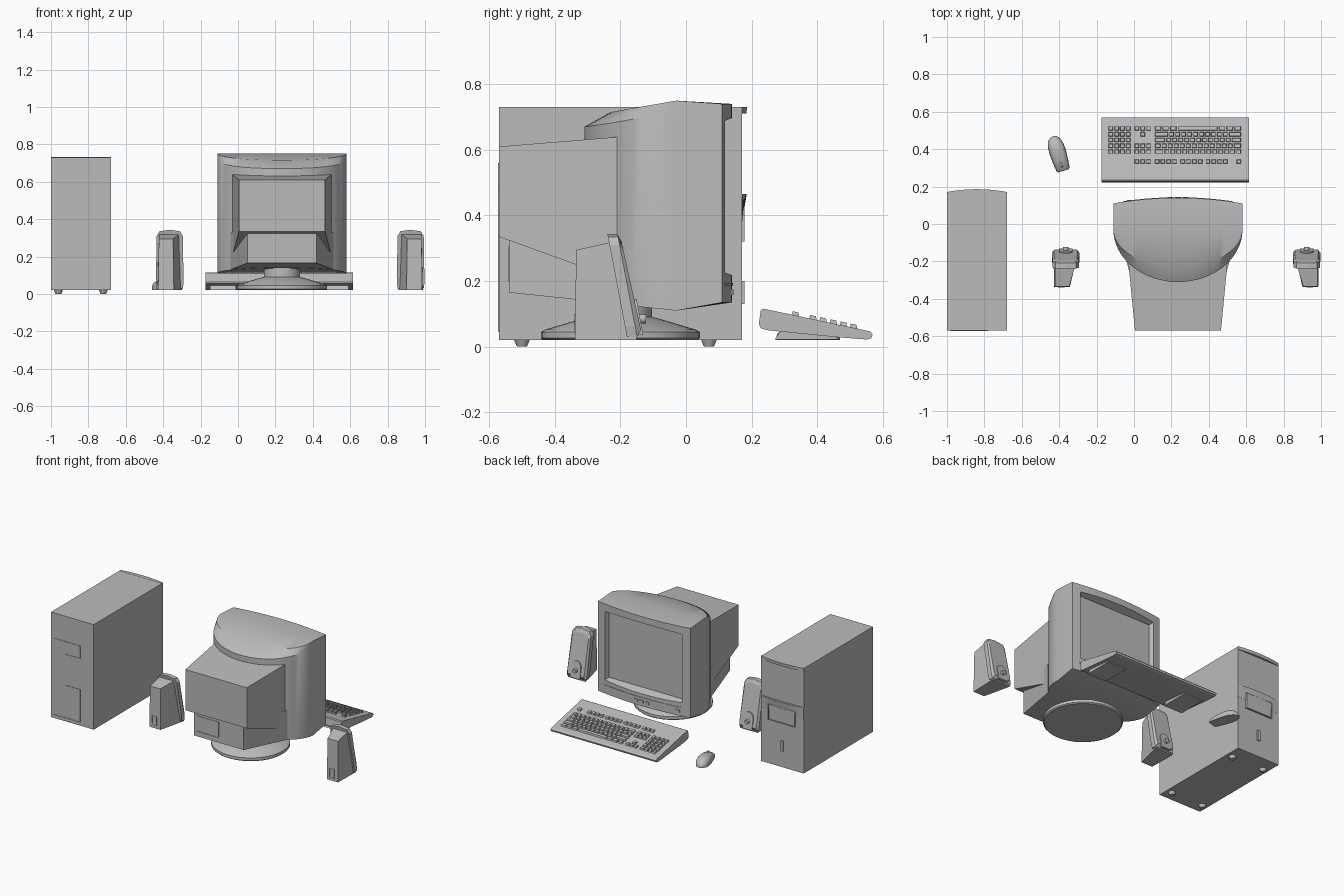
import bpy, bmesh, math
from math import sin, cos, pi, sqrt
from mathutils import Matrix, Vector

old = bpy.data.objects.get("Cube")
if old:
    bpy.data.objects.remove(old, do_unlink=True)

grey = bpy.data.materials.new("warm_grey_plastic")
grey.use_nodes = True
grey.diffuse_color = (0.5, 0.5, 0.5, 1)
grey.node_tree.nodes["Principled BSDF"].inputs["Base Color"].default_value = (0.5, 0.5, 0.5, 1)


def finish(name, bm, smooth=True):
    bmesh.ops.remove_doubles(bm, verts=bm.verts, dist=0.0002)
    bmesh.ops.recalc_face_normals(bm, faces=bm.faces)
    mesh = bpy.data.meshes.new(name)
    bm.to_mesh(mesh)
    bm.free()
    mesh.materials.append(grey)
    ob = bpy.data.objects.new(name, mesh)
    bpy.context.collection.objects.link(ob)
    if smooth:
        bpy.ops.object.select_all(action='DESELECT')
        ob.select_set(True)
        bpy.context.view_layer.objects.active = ob
        bpy.ops.object.shade_smooth_by_angle(angle=math.radians(30))
    return ob


def add_loft(bm, rings):
    """Skin a list of closed rings and cap both ends."""
    vs = [[bm.verts.new(p) for p in r] for r in rings]
    n = len(vs[0])
    for a, b in zip(vs, vs[1:]):
        for i in range(n):
            j = (i + 1) % n
            bm.faces.new((a[i], a[j], b[j], b[i]))
    bm.faces.new(vs[0])
    bm.faces.new(vs[-1])


def loft(name, rings, smooth=True):
    bm = bmesh.new()
    add_loft(bm, rings)
    return finish(name, bm, smooth)


def rect_y(cx, half, y, z0, z1):
    return [(cx - half, y, z0), (cx + half, y, z0), (cx + half, y, z1), (cx - half, y, z1)]


def box(name, x0, x1, y0, y1, z0, z1):
    c, h = (x0 + x1) / 2, (x1 - x0) / 2
    return loft(name, [rect_y(c, h, y0, z0, z1), rect_y(c, h, y1, z0, z1)], False)


def prism_x(name, x0, x1, profile):
    return loft(name, [[(x, y, z) for y, z in profile] for x in (x0, x1)], False)


def frame(name, outline, y, width=0.006, depth=0.003):
    """Thin raised border following an outline in the xz plane."""
    bm = bmesh.new()
    face = bm.faces.new([bm.verts.new((x, y, z)) for x, z in outline])
    bmesh.ops.inset_region(bm, faces=[face], thickness=width, use_boundary=True)
    bmesh.ops.delete(bm, geom=[face], context='FACES_ONLY')
    ext = bmesh.ops.extrude_face_region(bm, geom=bm.faces[:])["geom"]
    moved = [v for v in ext if isinstance(v, bmesh.types.BMVert)]
    bmesh.ops.translate(bm, verts=moved, vec=(0, depth, 0))
    return finish(name, bm, False)


def rect_xz(x0, x1, z0, z1):
    return [(x0, z0), (x1, z0), (x1, z1), (x0, z1)]


def lathe(name, profile, cx, cy, n=40):
    return loft(name, [[(cx + r * cos(2 * pi * i / n), cy + r * sin(2 * pi * i / n), z)
                        for i in range(n)] for r, z in profile])


def cut(ob, cutter):
    cutter.hide_render = True
    m = ob.modifiers.new("cut", 'BOOLEAN')
    m.operation, m.solver, m.object = 'DIFFERENCE', 'EXACT', cutter
    bpy.context.view_layer.objects.active = ob
    bpy.ops.object.modifier_apply(modifier=m.name)
    bpy.data.objects.remove(cutter, do_unlink=True)


# ---- Tower case ----
TX, TH = -0.84, 0.16
box("tower_case", TX - TH, TX + TH, -0.57, 0.17, 0.02, 0.73)


def bulge(name, levels):
    """Bowed strip on the tower face; levels are (z, bow depth)."""
    us = [i / 8 - 1 for i in range(17)]
    loft(name, [[(TX + TH * u, 0.171 + d * (1 - u * u), z) for u in us]
                + [(TX + TH, 0.16, z), (TX - TH, 0.16, z)] for z, d in levels])


bulge("tower_top_lip", [(0.71, 0.013), (0.731, 0.015)])
bulge("tower_front_shelf", [(0.38, 0.0), (0.465, 0.014)])
box("drive_cover", -0.935, -0.745, 0.16, 0.176, 0.325, 0.42)
frame("drive_frame", rect_xz(-0.94, -0.74, 0.32, 0.425), 0.17, 0.008, 0.009)
box("power_button", -0.85, -0.83, 0.16, 0.178, 0.13, 0.2)
frame("rear_port_panel", [(-0.98, 0.56), (-0.78, 0.56), (-0.78, 0.475), (-0.89, 0.475),
                          (-0.89, 0.265), (-0.78, 0.265), (-0.78, 0.045), (-0.98, 0.045)], -0.573)
for x in (-0.96, -0.72):
    for y in (-0.5, 0.07):
        lathe("tower_foot", [(0.015, 0), (0.024, 0.021)], x, y, 12)

# ---- Monitor ----
MX, MH = 0.235, 0.345


def front_y(u):
    return 0.11 + 0.03 * (1 - u * u)


cols = []
for i in range(33):
    u = sin(pi * (i / 32 - 0.5))
    s, f = sqrt(max(0, 1 - u * u)), front_y(u)
    back = -0.03 - 0.28 * s
    cols.append([(MX + MH * u, y, z) for y, z in (
        (f, 0.135), (-0.03, 0.11), (back, 0.11 + 0.03 * s), (back, 0.745 - 0.075 * sqrt(s)),
        (-0.03 - 0.2 * s, 0.75 - 0.035 * s), (-0.03, 0.75), (f, 0.74))])
shell = loft("monitor_shell", cols)
cut(shell, loft("screen_cutter", [rect_y(MX, 0.277, 0.092, 0.237, 0.677),
                                  rect_y(MX, 0.305, 0.16, 0.21, 0.705)], False))
frame("screen_rim", rect_xz(MX - 0.277, MX + 0.277, 0.237, 0.677), 0.091, 0.012, 0.006)
loft("monitor_rear", [rect_y(MX, 0.23, -0.57, 0.335, 0.61),
                      rect_y(MX, 0.275, -0.1, 0.165, 0.648)], False)
loft("monitor_rear_lower", [rect_y(MX, 0.185, -0.54, 0.165, 0.33),
                            rect_y(MX, 0.275, -0.2, 0.13, 0.33)], False)
frame("monitor_socket", rect_xz(0.065, 0.235, 0.2, 0.305), -0.543)

# Chin seam and control buttons, following the bowed front
strip = []
for i in range(17):
    u = 0.85 * (i / 8 - 1)
    strip.append([(MX + MH * u, front_y(u) + d, z)
                  for d, z in ((-0.01, 0.187), (0.003, 0.187), (0.003, 0.194), (-0.01, 0.194))])
loft("chin_strip", strip)
for u in (-0.75, -0.12, 0, 0.12):
    x, y = MX + MH * u, front_y(u)
    box("monitor_button", x - 0.015, x + 0.015, y - 0.01, y + 0.004, 0.158, 0.174)
lathe("monitor_stand", [(0.235, 0.02), (0.242, 0.026), (0.242, 0.045), (0.23, 0.052), (0.12, 0.085),
                        (0.097, 0.09), (0.097, 0.15)], MX, -0.2)

# ---- Keyboard ----
prism_x("keyboard_case", -0.175, 0.615,
        [(0.222, 0.07), (0.228, 0.112), (0.236, 0.116), (0.56, 0.047), (0.569, 0.038),
         (0.565, 0.026), (0.55, 0.022), (0.45, 0.03), (0.25, 0.05), (0.228, 0.056)])
for x in (-0.15, 0.45):
    prism_x("keyboard_foot", x, x + 0.14,
            [(0.27, 0.022), (0.46, 0.022), (0.46, 0.032), (0.29, 0.05)])


def deck(y):
    return 0.115 - 0.213 * (y - 0.236)


keys = bmesh.new()


def key_row(x0, x1, count, y, half=0.012):
    pitch = (x1 - x0) / count
    for i in range(count):
        a, b = x0 + i * pitch + 0.003, x0 + (i + 1) * pitch - 0.003
        add_loft(keys, [[(px, py, deck(py) + h) for px, py in (
            (a + t, y - half + t), (b - t, y - half + t), (b - t, y + half - t), (a + t, y + half - t))]
            for t, h in ((0, -0.004), (0.003, 0.012))])


# Main letter block: (wide right key, letters, wide left key) per row
ROWS = [0.387, 0.418, 0.449, 0.48, 0.511]
for y, a, b, n in zip(ROWS, (0.16, 0.145, 0.17, 0.185), (0.575, 0.53, 0.52, 0.505), (13, 12, 11, 10)):
    key_row(0.108, a, 1, y)
    key_row(a, b, n, y)
    if b < 0.57:
        key_row(b, 0.575, 1, y)
key_row(0.108, 0.23, 3, ROWS[4])
key_row(0.23, 0.45, 1, ROWS[4])
key_row(0.45, 0.575, 3, ROWS[4])
# Navigation cluster, arrows, number pad, function row
for y in (ROWS[0], ROWS[1], ROWS[4]):
    key_row(0.0, 0.093, 3, y)
key_row(0.031, 0.062, 1, ROWS[3])
for y in ROWS:
    key_row(-0.14, -0.015, 4, y)
for x, n in ((0.0, 3), (0.108, 4), (0.245, 4), (0.38, 4), (0.545, 1)):
    key_row(x, x + 0.031 * n, n, 0.334)
finish("keyboard_keys", keys, False)

# ---- Mouse: rounded sections along its tilted axis ----
axis = Matrix.Translation((-0.405, 0.375, 0.02)) @ Matrix.Rotation(0.3, 4, 'Z')
sections = [(-0.095, 0.03, 0.022), (-0.085, 0.037, 0.03), (-0.04, 0.042, 0.044), (0.01, 0.045, 0.053),
            (0.05, 0.043, 0.05), (0.08, 0.032, 0.037), (0.093, 0.018, 0.022), (0.098, 0.004, 0.01)]
loft("mouse_body", [[axis @ Vector((w * cos(pi * k / 12), y, h * sin(pi * k / 12) ** 0.6 if 0 < k < 12 else 0))
                     for k in range(13)] for y, w, h in sections])
loft("mouse_wheel", [[axis @ Vector((x, -0.06 + 0.014 * cos(2 * pi * k / 12), 0.032 + 0.014 * sin(2 * pi * k / 12)))
                      for k in range(12)] for x in (-0.006, 0.006)])


# ---- Speakers, mirrored about the monitor's middle line ----
def speaker(cx, side):
    def ring(pts, z):
        return [(cx + side * x, y, z + dz) for x, y, dz in pts]

    def plan(w0, w1, off, y0, y1, rise=0.0):
        return [(off - w0, y0, 0), (off + w0, y0, 0), (w1, y1, rise), (-w1, y1, rise)]

    loft("speaker_body", [ring(plan(0.042, 0.066, 0.02, -0.338, -0.15), 0.02),
                          ring(plan(0.038, 0.058, 0.02, -0.335, -0.2, 0.03), 0.295)], False)
    # Slanted front with chamfered sides and an arched top
    outline = [(0.07, 0.03), (0.074, 0.06), (0.07, 0.31), (0.055, 0.335), (0, 0.343)]
    outline += [(-x, z) for x, z in outline[-2::-1]]

    def layer(shift, k):
        return [(cx + side * x * k, -0.155 - 0.19 * (z - 0.03) + shift, 0.18 + (z - 0.18) * k)
                for x, z in outline]

    loft("speaker_front", [layer(-0.025, 1), layer(0.006, 1), layer(0.018, 0.86)], False)
    arch = [(0.036, 0.035), (0.036, 0.09)] + [(0.036 * cos(pi * k / 8), 0.1 + 0.045 * sin(pi * k / 8))
                                              for k in range(9)] + [(-0.036, 0.09), (-0.036, 0.035)]
    loft("speaker_arch", [[(cx + side * x, -0.155 - 0.19 * (z - 0.03) + d, z) for x, z in arch]
                          for d in (0.01, 0.026)])
    loft("speaker_knob", [[(cx + 0.014 * cos(pi * k / 8), y, 0.085 + 0.014 * sin(pi * k / 8))
                           for k in range(16)] for y in (-0.15, -0.122)])
    x = cx + side * 0.02
    frame("speaker_socket", rect_xz(x - 0.02, x + 0.014, 0.04, 0.1), -0.34, 0.004)


speaker(-0.365, -1)
speaker(0.923, 1)
